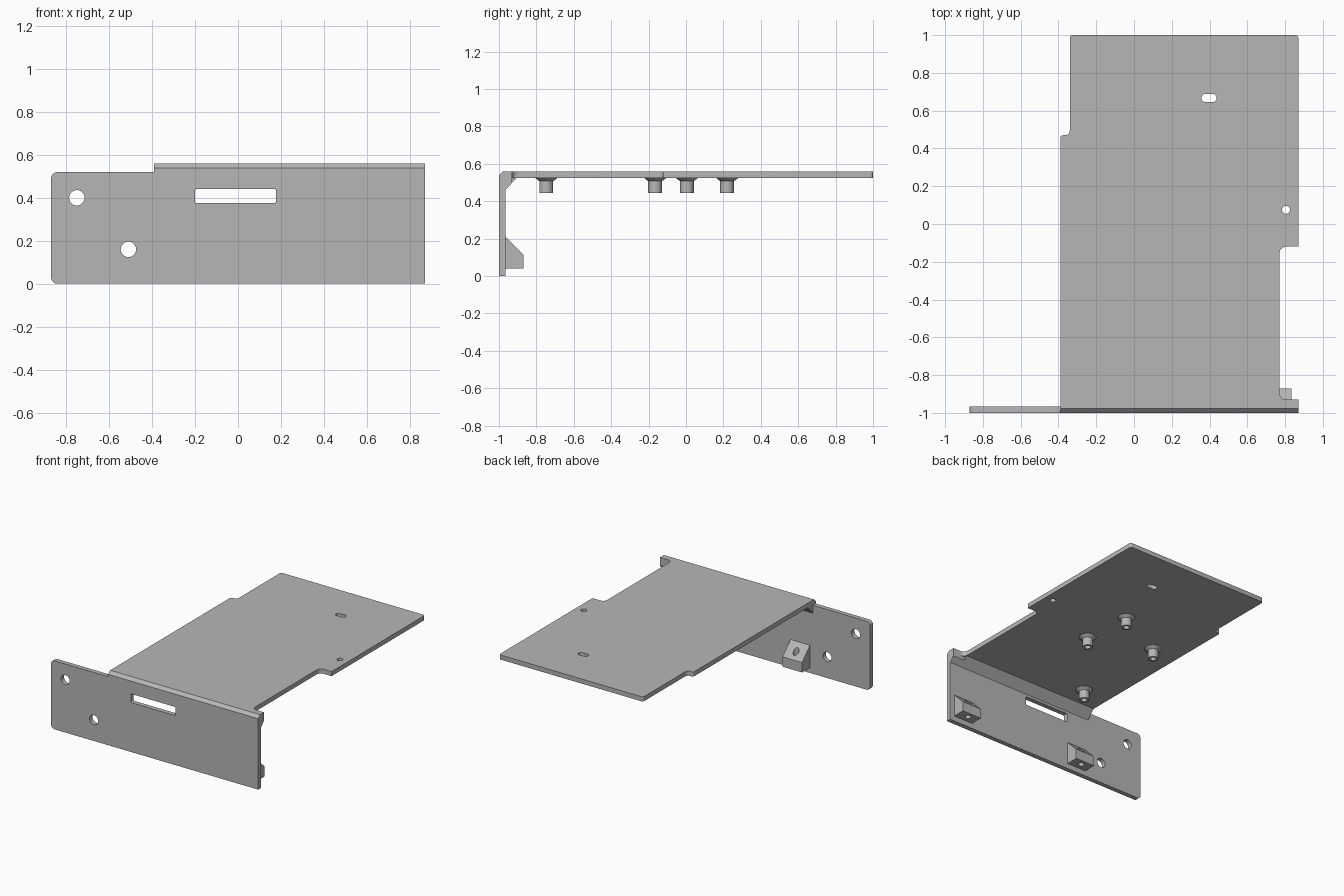
import bpy, bmesh, math
from mathutils import Vector

cube = bpy.data.objects.get("Cube")
if cube:
    bpy.data.objects.remove(cube, do_unlink=True)

grey = bpy.data.materials.new("plain_grey")
grey.use_nodes = True
COLOR = (0.47, 0.47, 0.47, 1)
grey.diffuse_color = COLOR
grey.node_tree.nodes["Principled BSDF"].inputs["Base Color"].default_value = COLOR

# Main dimensions
T = 0.035                      # sheet thickness
TOP, UNDER = 0.56, 0.525       # shelf faces
FRONT, BACK = -1.0, -0.965     # faceplate faces
SIDE, EDGE, NOTCH = 0.87, -0.39, 0.77


def finish(name, bm):
    bmesh.ops.recalc_face_normals(bm, faces=bm.faces)
    mesh = bpy.data.meshes.new(name)
    bm.to_mesh(mesh)
    bm.free()
    ob = bpy.data.objects.new(name, mesh)
    bpy.context.collection.objects.link(ob)
    mesh.materials.append(grey)
    return ob


def rounded(corners, steps=6):
    """Outline from (a, b[, radius]) right-angled corners."""
    out = []
    for i, c in enumerate(corners):
        p = Vector(c[:2])
        if len(c) == 2:
            out.append(p)
            continue
        r = c[2]
        nxt = (Vector(corners[(i + 1) % len(corners)][:2]) - p).normalized()
        prv = (Vector(corners[i - 1][:2]) - p).normalized()
        mid = p + r * (nxt + prv)
        for k in range(steps + 1):
            t = k / steps * math.pi / 2
            out.append(mid - r * (nxt * math.cos(t) + prv * math.sin(t)))
    return out


def prism(name, outline, axis, lo, hi):
    """Extrude a 2D outline along one axis (other axes in xyz order)."""
    bm = bmesh.new()
    vs = []
    for a, b in outline:
        co = [a, b]
        co.insert(axis, lo)
        vs.append(bm.verts.new(co))
    face = bm.faces.new(vs)
    res = bmesh.ops.extrude_face_region(bm, geom=[face])
    move = Vector((0, 0, 0))
    move[axis] = hi - lo
    bmesh.ops.translate(bm, vec=move,
                        verts=[g for g in res["geom"] if isinstance(g, bmesh.types.BMVert)])
    return finish(name, bm)


def slot(a, b, w, h, r):
    return rounded([(a - w, b - h, r), (a + w, b - h, r), (a + w, b + h, r), (a - w, b + h, r)])


def disc(a, b, r, n=24):
    return [(a + r * math.cos(math.tau * i / n), b + r * math.sin(math.tau * i / n))
            for i in range(n)]


def combine(ob, other, op):
    mod = ob.modifiers.new("bool", 'BOOLEAN')
    mod.operation, mod.object, mod.solver = op, other, 'EXACT'
    bpy.context.view_layer.objects.active = ob
    bpy.ops.object.modifier_apply(modifier=mod.name)
    bpy.data.objects.remove(other, do_unlink=True)


def smooth(ob):
    bpy.ops.object.select_all(action='DESELECT')
    ob.select_set(True)
    bpy.context.view_layer.objects.active = ob
    bpy.ops.object.shade_smooth_by_angle(angle=math.radians(30))


# Faceplate with a stepped top edge and rounded free corners
panel = prism("bent_panel", rounded([
    (-SIDE, 0, 0.03), (SIDE, 0), (SIDE, TOP), (EDGE, TOP),
    (EDGE, 0.52), (-SIDE, 0.52, 0.03)]), 1, FRONT, BACK)

# Shelf with side notches
shelf = prism("shelf", rounded([
    (EDGE, FRONT), (SIDE, FRONT), (SIDE, -0.93), (NOTCH, -0.93, 0.035),
    (NOTCH, -0.12, 0.035), (SIDE, -0.12), (SIDE, 1, 0.015), (-0.34, 1, 0.015),
    (-0.34, 0.47, 0.025), (EDGE, 0.47, 0.015)]), 2, UNDER, TOP)
combine(panel, shelf, 'UNION')

# Sloped inner bend, trimmed short under the small tab
bend = [(BACK - 0.01, 0.45), (BACK, 0.46), (-0.905, UNDER), (-0.905, UNDER + 0.01),
        (BACK - 0.01, UNDER + 0.01)]
tab = [bend[0], bend[1], (-0.93, 0.498), (-0.93, UNDER + 0.01), bend[4]]
combine(panel, prism("bend", bend, 0, EDGE, NOTCH), 'UNION')
combine(panel, prism("tab_bend", tab, 0, NOTCH, SIDE), 'UNION')

# Bevelled outer bend edge
combine(panel, prism("edge_cut", [(-1.05, 0.49), (-0.925, 0.61), (-1.05, 0.61)],
                     0, EDGE - 0.05, SIDE + 0.05), 'DIFFERENCE')

# Openings through faceplate and shelf
for outline in (disc(-0.75, 0.40, 0.036), disc(-0.51, 0.16, 0.036),
                slot(-0.012, 0.408, 0.188, 0.033, 0.008)):
    combine(panel, prism("opening", outline, 1, FRONT - 0.1, BACK + 0.03), 'DIFFERENCE')
for outline in (slot(0.397, 0.667, 0.04, 0.021, 0.02), disc(0.805, 0.075, 0.021)):
    combine(panel, prism("opening", outline, 2, UNDER - 0.1, TOP + 0.1), 'DIFFERENCE')
smooth(panel)

# Wedge mounting blocks with vertical screw holes
for name, x in (("left_mounting_block", 0.67), ("right_mounting_block", -0.365)):
    block = prism(name, [(BACK, 0.04), (-0.87, 0.04), (-0.87, 0.115), (BACK, 0.21)],
                  0, x, x + 0.163)
    combine(block, prism("hole", disc(x + 0.081, -0.915, 0.021), 2, -0.1, 0.4), 'DIFFERENCE')
    smooth(block)

# Flared hollow standoffs under the shelf
profile = [(0.061, UNDER), (0.037, 0.507), (0.037, 0.445), (0.021, 0.445),
           (0.021, UNDER - 0.005), (0, UNDER - 0.005)]
for i, (x, y) in enumerate([(0.285, -0.165), (0.255, 0.22), (-0.17, 0.005), (-0.17, -0.747)]):
    bm = bmesh.new()
    vs = [bm.verts.new((r, 0, z)) for r, z in profile]
    edges = [bm.edges.new(pair) for pair in zip(vs, vs[1:])]
    bmesh.ops.spin(bm, geom=vs + edges, cent=(0, 0, 0), axis=(0, 0, 1),
                   angle=math.tau, steps=24)
    bmesh.ops.remove_doubles(bm, verts=bm.verts, dist=0.0005)
    bmesh.ops.translate(bm, verts=bm.verts, vec=(x, y, 0))
    smooth(finish(f"standoff_{i + 1}", bm))
